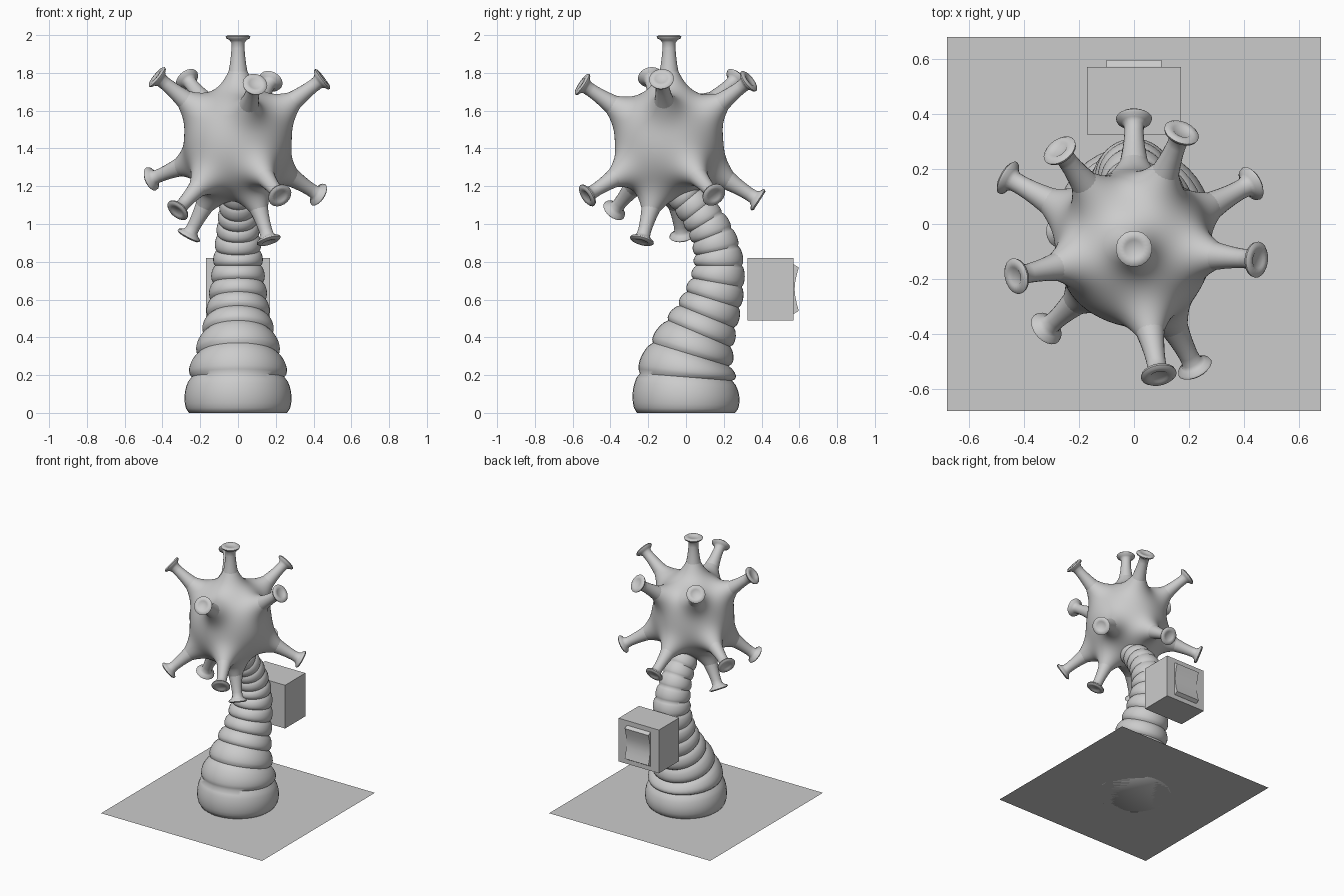
import bpy, bmesh, math
from mathutils import Vector

if "Cube" in bpy.data.objects:
    bpy.data.objects.remove(bpy.data.objects["Cube"])


def finish(name, bm, smooth=True, angle=50):
    bmesh.ops.recalc_face_normals(bm, faces=bm.faces[:])
    me = bpy.data.meshes.new(name)
    bm.to_mesh(me)
    bm.free()
    ob = bpy.data.objects.new(name, me)
    bpy.context.collection.objects.link(ob)
    if smooth:
        bpy.ops.object.select_all(action='DESELECT')
        ob.select_set(True)
        bpy.context.view_layer.objects.active = ob
        bpy.ops.object.shade_smooth_by_angle(angle=math.radians(angle))
    return ob


def tube(bm, stations, n):
    """Skin circles given as (centre, side axis, other axis, radius)."""
    rings = []
    for c, u, v, r in stations:
        rings.append([bm.verts.new(c + r * (math.cos(a) * u + math.sin(a) * v))
                      for a in (2 * math.pi * k / n for k in range(n))])
    for p, q in zip(rings, rings[1:]):
        for k in range(n):
            bm.faces.new((p[k], p[(k + 1) % n], q[(k + 1) % n], q[k]))
    bm.faces.new(rings[0])
    bm.faces.new(rings[-1])


# ground sheet
bm = bmesh.new()
bmesh.ops.create_grid(bm, x_segments=1, y_segments=1, size=0.68)
finish("ground_sheet", bm, False)

# ringed bent stalk: grooves between rings as (y, z, radius)
grooves = [(0, 0, .26), (0, .19, .245), (.025, .31, .21), (.07, .42, .178),
           (.11, .51, .155), (.143, .60, .142), (.166, .69, .131),
           (.175, .78, .121), (.165, .86, .113), (.14, .94, .105),
           (.105, 1.01, .098), (.06, 1.07, .092), (.01, 1.13, .086),
           (-.04, 1.19, .08)]
pts = [Vector(g) for g in grooves]
tans = []
for i in range(len(pts)):
    d = pts[min(i + 1, len(pts) - 1)] - pts[max(i - 1, 0)]
    tans.append(Vector((0, 0, 1)) if i == 0 else Vector((0, d.x, d.y)).normalized())
stations = []
STEPS = 8
for i in range(len(pts) - 1):
    for s in range(STEPS):
        f = s / STEPS
        p = pts[i].lerp(pts[i + 1], f)
        t = tans[i].lerp(tans[i + 1], f).normalized()
        r = p.z * (1 + 0.12 * math.sin(math.pi * f) ** 0.6)
        stations.append((Vector((0, p.x, p.y)), Vector((1, 0, 0)),
                         t.cross(Vector((1, 0, 0))), r))
bm = bmesh.new()
tube(bm, stations, 40)
finish("ringed_stalk", bm, angle=60)

# spiky head: sphere that flares out towards each spike
centre = Vector((0, -.09, 1.43))
tips = [(0, -.09, 2.0),
        (-.43, -.19, 1.78), (-.28, .28, 1.78), (.09, -.55, 1.74),
        (.18, .35, 1.77), (.45, -.13, 1.77),
        (-.48, .18, 1.23), (.45, .16, 1.14), (.23, -.54, 1.14),
        (-.33, -.39, 1.06), (0, .41, 1.11),
        (-.27, -.02, .92), (.17, -.24, .89)]
dirs = [(Vector(t) - centre).normalized() for t in tips]
bm = bmesh.new()
bmesh.ops.create_icosphere(bm, subdivisions=6, radius=1)
for v in bm.verts:
    d = v.co.normalized()
    flare = sum(math.exp(-d.angle(s) / 0.17) for s in dirs)
    v.co = centre + d * (0.275 + 0.22 * flare)
finish("head", bm, angle=80)

# spikes with flared, slightly dished caps: (radius, distance from centre)
profile = [(.055, .355), (.049, .385), (.043, .42), (.038, .46), (.035, .50),
           (.036, .53), (.045, .543), (.063, .553), (.066, .562), (.056, .57),
           (.036, .57), (.031, .566)]
bm = bmesh.new()
for d in dirs:
    u = d.orthogonal().normalized()
    w = d.cross(u)
    tube(bm, [(centre + d * t, u, w, r) for r, t in profile], 20)
finish("spikes", bm, angle=50)

# box on the back of the stalk
bm = bmesh.new()
bmesh.ops.create_cube(bm, size=1)
for v in bm.verts:
    v.co = Vector((v.co.x * .34, .4475 + v.co.y * .245, .655 + v.co.z * .33))
finish("switch_box", bm, False)

# rocker switch: concave side profile (y, z) swept across x
side = [(.56, .525), (.572, .525), (.597, .54), (.586, .58), (.578, .62),
        (.575, .655), (.578, .69), (.586, .73), (.597, .77), (.572, .785),
        (.56, .785)]
bm = bmesh.new()
a, b = ([bm.verts.new((x, y, z)) for y, z in side] for x in (-.1, .1))
for k in range(len(side)):
    j = (k + 1) % len(side)
    bm.faces.new((a[k], a[j], b[j], b[k]))
bm.faces.new(a)
bm.faces.new(b)
finish("rocker_switch", bm, angle=30)
